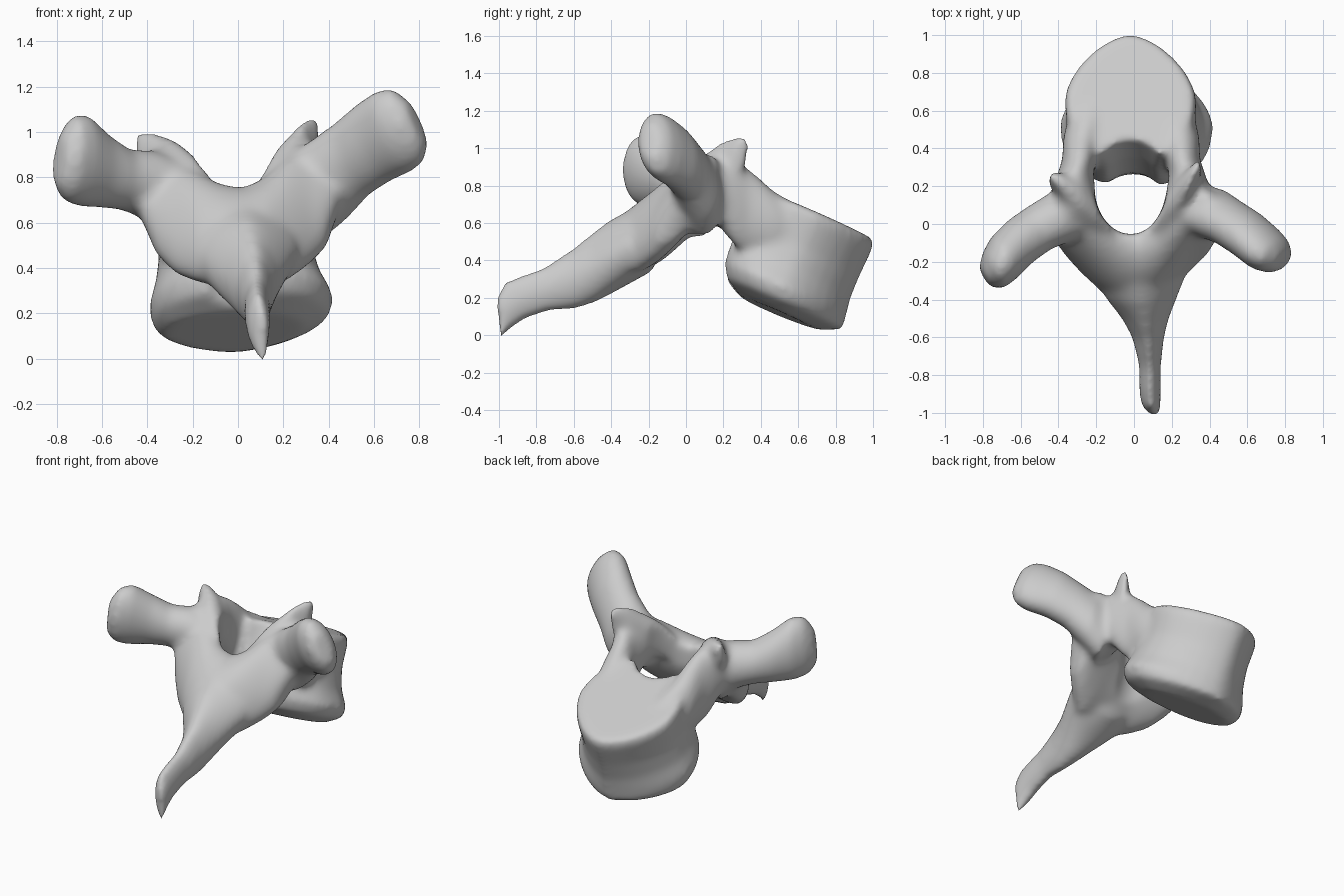
import bpy, bmesh, math
from mathutils import Vector

if "Cube" in bpy.data.objects:
    bpy.data.objects.remove(bpy.data.objects["Cube"], do_unlink=True)

bone = bpy.data.materials.new("bone grey")
bone.use_nodes = True
bone.diffuse_color = (0.6, 0.6, 0.6, 1)
bone.node_tree.nodes["Principled BSDF"].inputs["Base Color"].default_value = (0.6, 0.6, 0.6, 1)


def loft(name, rows, side, up, low=1.0, high=1.0, sides=32):
    """Skin of oval sections; each row is centre x, y, z and two half sizes.
    low and high set how boxy or pointed the two halves of the oval are."""
    side, up = Vector(side).normalized(), Vector(up).normalized()
    bm = bmesh.new()
    rings = []
    for x, y, z, a, b in rows:
        ring = []
        for i in range(sides):
            t = math.tau * i / sides
            c, s = math.cos(t), math.sin(t)
            e = high if s > 0 else low
            p = Vector((x, y, z)) + side * a * math.copysign(abs(c) ** e, c)
            ring.append(bm.verts.new(p + up * b * math.copysign(abs(s) ** e, s)))
        rings.append(ring)
    for r, q in zip(rings, rings[1:]):
        for i in range(sides):
            j = (i + 1) % sides
            bm.faces.new((r[i], r[j], q[j], q[i]))
    bm.faces.new(rings[0][::-1])
    bm.faces.new(rings[-1])
    bmesh.ops.recalc_face_normals(bm, faces=bm.faces)
    me = bpy.data.meshes.new(name)
    bm.to_mesh(me)
    bm.free()
    ob = bpy.data.objects.new(name, me)
    bpy.context.collection.objects.link(ob)
    return ob


X, Y, Z = (1, 0, 0), (0, 1, 0), (0, 0, 1)

# Body: tilted drum, pointed at the back
parts = [loft("body", [
    (-.02, .675, .655, .335, .36), (-.02, .665, .61, .35, .365), (-.01, .60, .46, .34, .36),
    (0, .55, .34, .365, .36), (.015, .525, .24, .41, .36), (.01, .52, .165, .39, .345),
    (-.02, .50, .115, .31, .22)], (1, 0, .05), (0, .92, -.39), .85, 1.25)]

# Pedicles: deep bars joining body and arch
for sx, cx in ((-1, -.29), (1, .26)):
    parts.append(loft("pedicle", [
        (cx * .75, .66, .55, .10, .10), (cx * .95, .46, .60, .10, .18),
        (cx, .34, .66, .09, .23), (cx + sx * .02, .27, .70, .095, .235),
        (cx + sx * .03, .16, .78, .12, .18), (cx + sx * .05, .04, .74, .12, .18)], X, Z))

# Arch: folded plate behind the canal
parts.append(loft("arch", [
    (-.43, .03, .73, .10, .12), (-.36, 0, .68, .13, .25), (-.28, -.07, .63, .14, .285),
    (-.18, -.15, .58, .16, .275), (-.08, -.21, .55, .17, .25), (.02, -.23, .54, .18, .24),
    (.12, -.20, .56, .17, .27), (.22, -.12, .62, .15, .31), (.32, -.04, .68, .13, .295),
    (.39, .01, .73, .12, .27), (.45, .05, .79, .10, .14)],
    Y, (0, .45, .89)))

# Upper joint blades ending in a hooked tip
parts.append(loft("left_joint_blade", [
    (.09, -.01, .72, .07, .09), (.17, .06, .80, .10, .13), (.24, .14, .86, .11, .145),
    (.29, .20, .91, .09, .15), (.335, .27, .93, .06, .145), (.355, .28, .96, .03, .11)],
    Y, (0, .25, .97)))
parts.append(loft("right_joint_blade", [
    (-.11, -.02, .72, .07, .09), (-.19, .04, .78, .10, .12), (-.28, .11, .84, .11, .13),
    (-.36, .17, .87, .09, .13), (-.42, .22, .90, .05, .11), (-.45, .235, .93, .025, .08)],
    Y, (0, .25, .97)))

# Side arms with swollen ends
parts.append(loft("left_arm", [
    (.28, .08, .70, .14, .20), (.40, .06, .79, .14, .19), (.50, .01, .88, .125, .175),
    (.60, -.055, .955, .125, .185), (.69, -.13, 1.005, .12, .195),
    (.75, -.17, 1.03, .10, .175), (.79, -.20, 1.04, .06, .10)],
    (.45, .9, 0), (-.38, 0, .92)))
parts.append(loft("right_arm", [
    (-.28, .06, .69, .14, .19), (-.40, .03, .77, .14, .15), (-.50, -.02, .79, .13, .135),
    (-.60, -.09, .83, .13, .165), (-.69, -.18, .875, .13, .205),
    (-.745, -.245, .885, .11, .19), (-.79, -.285, .875, .06, .11)],
    (-.5, .87, 0), (.1, 0, .99)))

# Spine: tall blade sloping down from the arch
parts.append(loft("spine", [
    (.02, -.12, .56, .08, .08), (.025, -.2, .52, .20, .18), (.03, -.3, .475, .235, .19),
    (.04, -.4, .42, .185, .19), (.06, -.5, .355, .125, .18), (.075, -.6, .30, .085, .16),
    (.085, -.75, .245, .058, .12), (.085, -.88, .20, .058, .12),
    (.09, -.96, .155, .052, .135), (.11, -1.005, .09, .032, .115)], X, (0, -.1, 1), 1.0, 1.25))

# Canal cutter
canal = loft("canal_cutter", [
    (-.02, .24, 1.05, .21, .30), (-.02, .20, .76, .19, .255), (-.015, .15, .60, .18, .205),
    (-.01, .07, .42, .185, .205), (0, .03, .2, .22, .23)], X, Y)
canal.hide_render = True
canal.hide_set(True)

# Fuse the parts into one smooth surface
bpy.ops.object.select_all(action='DESELECT')
for ob in parts:
    ob.select_set(True)
bpy.context.view_layer.objects.active = parts[0]
bpy.ops.object.join()
bone_obj = bpy.context.object
bone_obj.name = "vertebra"
bone_obj.data.materials.clear()
bone_obj.data.materials.append(bone)


def fuse(size):
    m = bone_obj.modifiers.new("fuse", 'REMESH')
    m.mode, m.voxel_size, m.use_smooth_shade = 'VOXEL', size, True


fuse(.016)
cut = bone_obj.modifiers.new("canal", 'BOOLEAN')
cut.operation, cut.object, cut.solver = 'DIFFERENCE', canal, 'EXACT'
fuse(.016)
soft = bone_obj.modifiers.new("soften", 'SMOOTH')
soft.factor, soft.iterations = .5, 22
for m in list(bone_obj.modifiers):
    bpy.ops.object.modifier_apply(modifier=m.name)
bpy.data.objects.remove(canal, do_unlink=True)
bpy.ops.object.shade_smooth()
